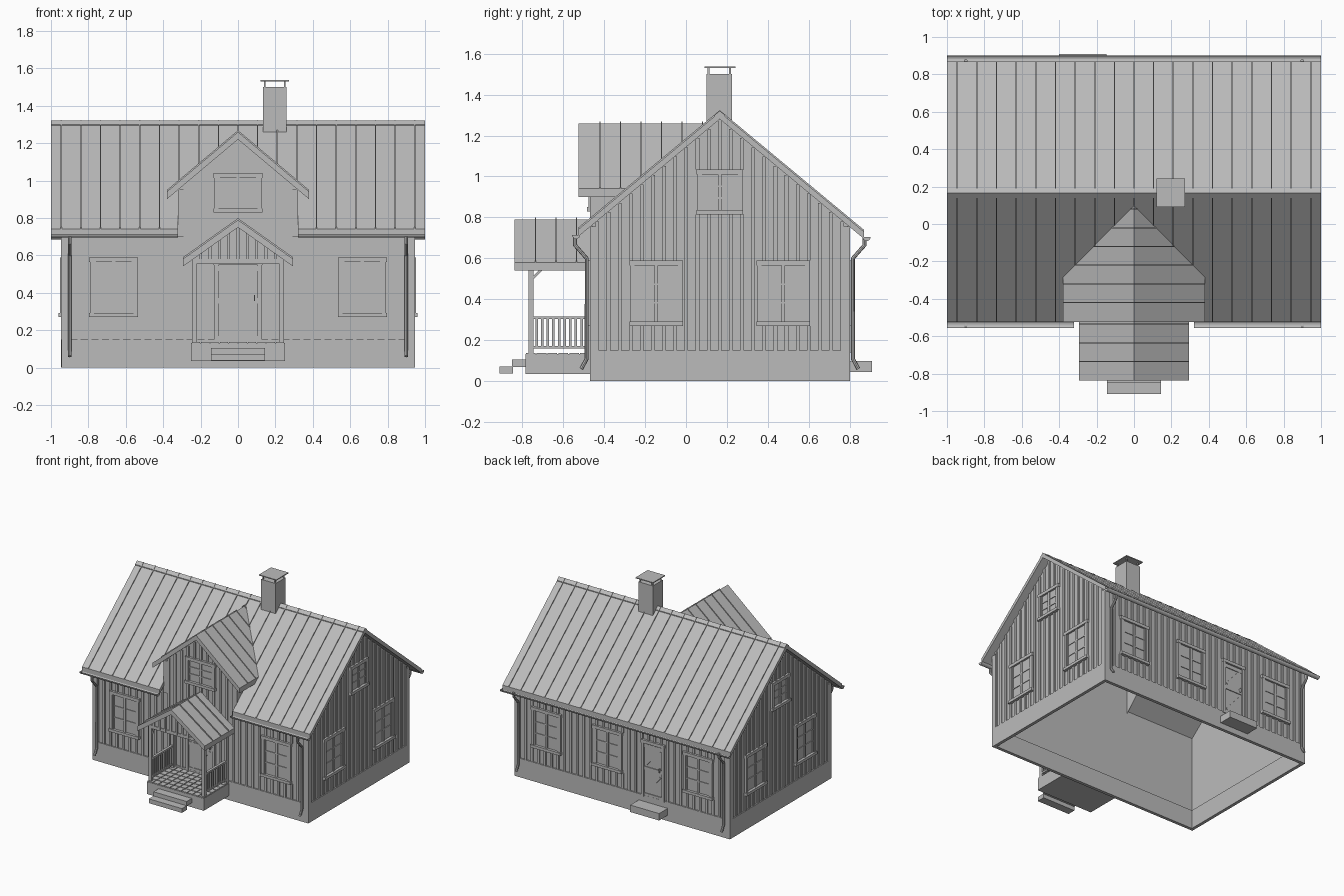
import bpy, bmesh, math
from mathutils import Matrix, Vector

if "Cube" in bpy.data.objects:
    bpy.data.objects.remove(bpy.data.objects["Cube"], do_unlink=True)

grey = bpy.data.materials.new("plain_grey")
grey.use_nodes = True
grey.diffuse_color = (0.5, 0.5, 0.5, 1)
grey.node_tree.nodes["Principled BSDF"].inputs["Base Color"].default_value = (0.5, 0.5, 0.5, 1)

MID = 0.165          # y of the main ridge
RIDGE, PITCH = 1.315, 0.83
D_RIDGE, D_PITCH = 1.26, 0.84
P_RIDGE, P_PITCH = 0.79, 0.71
HX, HY = 0.935, 0.625  # half size of the walls


class Part:
    """Collects simple solids into one named mesh object."""

    def __init__(self, name):
        self.name, self.bm = name, bmesh.new()

    def face(self, pts, m=Matrix()):
        self.bm.faces.new([self.bm.verts.new(m @ Vector(p)) for p in pts])

    def box(self, x0, x1, y0, y1, z0, z1, m=Matrix()):
        mid = Vector(((x0 + x1) / 2, (y0 + y1) / 2, (z0 + z1) / 2))
        size = Matrix.Diagonal((x1 - x0, y1 - y0, z1 - z0, 1))
        bmesh.ops.create_cube(self.bm, size=1, matrix=m @ Matrix.Translation(mid) @ size)

    def slab(self, outline, height, thick):
        top = [self.bm.verts.new((x, y, height(x, y))) for x, y in outline]
        low = [self.bm.verts.new(v.co - Vector((0, 0, thick))) for v in top]
        self.bm.faces.new(top)
        self.bm.faces.new(low[::-1])
        for i in range(len(top)):
            j = (i + 1) % len(top)
            self.bm.faces.new((top[j], top[i], low[i], low[j]))

    def finish(self, recalc=True):
        if recalc:
            bmesh.ops.recalc_face_normals(self.bm, faces=self.bm.faces)
        mesh = bpy.data.meshes.new(self.name)
        self.bm.to_mesh(mesh)
        self.bm.free()
        mesh.materials.append(grey)
        ob = bpy.data.objects.new(self.name, mesh)
        bpy.context.collection.objects.link(ob)
        return ob


def main_z(x, y): return RIDGE - PITCH * abs(y - MID)
def dormer_z(x, y): return D_RIDGE - D_PITCH * abs(x)
def porch_z(x, y): return P_RIDGE - P_PITCH * abs(x)
def valley_y(x): return MID - (RIDGE - dormer_z(x, 0)) / PITCH


def wall_matrix(angle, dist):
    return (Matrix.Translation((0, MID, 0)) @ Matrix.Rotation(math.radians(angle), 4, 'Z')
            @ Matrix.Translation((0, -dist, 0)))


def eave_top(u): return main_z(0, MID + HY) - 0.03
def gable_top(u): return RIDGE - PITCH * abs(u) - 0.03
def front_top(u): return dormer_z(u, 0) - 0.035 if abs(u) < 0.32 else eave_top(u)


# Openings: kind, centre, width, bottom, top
low = lambda u: ("window", u, 0.255, 0.27, 0.59)
gable_open = [low(-0.31), low(0.31), ("window", 0, 0.22, 0.815, 1.035)]
walls = {
    "front": (0, HY, HX, front_top, [low(-0.665), low(0.665), ("window", 0, 0.255, 0.83, 1.04),
                                     ("front_door", 0, 0.255, 0.14, 0.575)]),
    "left": (90, HX, HY, gable_top, gable_open),
    "back": (180, HY, HX, eave_top, [low(-0.665), low(-0.13), low(0.665),
                                     ("back_door", 0.27, 0.2, 0.14, 0.59)]),
    "right": (-90, HX, HY, gable_top, gable_open),
}


def add_opening(part, m, kind, c, w, z0, z1):
    l, r, t = c - w / 2, c + w / 2, 0.022
    part.box(l, l + t, -0.016, 0, z0, z1, m)
    part.box(r - t, r, -0.016, 0, z0, z1, m)
    part.box(l - 0.004, r + 0.004, -0.018, 0, z1 - 0.025, z1, m)
    part.box(l + t, r - t, -0.003, 0, z0, z1 - 0.025, m)
    if kind == "window":
        part.box(l - 0.004, r + 0.004, -0.024, 0, z0, z0 + 0.022, m)
        part.box(c - 0.009, c + 0.009, -0.011, 0, z0, z1 - 0.025, m)
        h = z1 - 0.025 - z0 - 0.022
        for k in (1, 2):
            z = z0 + 0.022 + h * k / 3
            part.box(l + t, r - t, -0.008, 0, z - 0.004, z + 0.004, m)
        for a in (l + t, r - t - 0.01):
            part.box(a, a + 0.01, -0.01, 0, z0, z1 - 0.025, m)
    else:
        # Rails, diagonal braces and handle of a plank door
        mid = (z0 + z1) / 2
        for z in (z0 + 0.015, mid, z1 - 0.045):
            part.box(l + t, r - t, -0.009, 0, z - 0.014, z + 0.014, m)
        for z in ((z0 + mid) / 2, (mid + z1) / 2 - 0.01):
            turn = Matrix.Translation((c, 0, z)) @ Matrix.Rotation(-0.85, 4, 'Y')
            part.box(-w * 0.46, w * 0.46, -0.008, 0, -0.008, 0.008, m @ turn)
        part.box(r - 0.043, r - 0.037, -0.022, 0, mid, mid + 0.03, m)


# Walls, battens, corner boards, windows and doors
for name, (angle, dist, half, top, openings) in walls.items():
    m = wall_matrix(angle, dist)
    tops = [half, -half]
    if name == "front":
        tops = [half, 0.3201, 0.3199, 0, -0.3199, -0.3201, -half]
    elif top is gable_top:
        tops = [half, 0, -half]
    wall = Part(name + "_wall")
    wall.face([(-half, 0, 0.14), (half, 0, 0.14)] + [(u, 0, top(u)) for u in tops], m)
    wall.finish(False)

    battens = Part(name + "_battens")
    n = int(half / 0.056)
    for i in range(-n, n + 1):
        u = i * half / (n + 0.5)
        z, end = 0.15, min(top(u - 0.009), top(u + 0.009))
        gaps = sorted((o[3], o[4]) for o in openings if abs(u - o[1]) < o[2] / 2 + 0.005)
        for g0, g1 in gaps + [(end, end)]:
            if g0 - z > 0.01:
                battens.box(u - 0.009, u + 0.009, -0.008, 0, z, g0, m)
            z = g1
    battens.finish()

    boards = Part(name + "_corner_boards")
    for s in (-1, 1):
        a, b = sorted((s * (half - 0.03), s * (half + 0.01)))
        boards.box(a, b, -0.01, 0, 0.15, top(half) - 0.01, m)
        if name == "front":
            a, b = sorted((s * 0.29, s * 0.322))
            boards.box(a, b, -0.01, 0, 0.7, 0.955, m)
    boards.finish()

    for i, o in enumerate(openings):
        part = Part(f"{name}_{o[0]}_{i + 1}")
        add_opening(part, m, *o)
        part.finish()

cheeks = Part("dormer_cheeks")
for x in (-0.32, 0.32):
    cheeks.face([(x, MID - HY, 0.74), (x, MID - HY, 0.955), (x, -0.25, 0.955)])
cheeks.finish()

# Foundation: open ring with a ledge under the walls
base = Part("foundation")
for angle, d, h in ((0, HY, HX), (90, HX, HY), (180, HY, HX), (270, HX, HY)):
    base.box(-h - 0.01, h + 0.01, -0.01, 0.015, 0, 0.15, wall_matrix(angle, d))
base.finish()

# Main roof, notched where the dormer joins
EF, EB = MID - 0.69, MID + 0.705
roof = Part("main_roof")
roof.slab([(-1, MID), (-1, EF), (-0.32, EF), (-0.32, valley_y(0.32)), (0, valley_y(0)),
           (0.32, valley_y(0.32)), (0.32, EF), (1, EF), (1, MID)], main_z, 0.035)
roof.slab([(-1, MID), (1, MID), (1, EB), (-1, EB)], main_z, 0.035)
roof.finish()

cap = Part("ridge_cap")
for s in (-1, 1):
    cap.slab([(-1, MID), (1, MID), (1, MID + s * 0.025), (-1, MID + s * 0.025)],
             lambda x, y: main_z(x, y) + 0.006, 0.01)
cap.finish()

dormer = Part("dormer_roof")
porch = Part("porch_roof")
for s in (-1, 1):
    dormer.slab([(0, -0.525), (s * 0.38, -0.525), (s * 0.38, valley_y(0.38)), (0, valley_y(0))],
                dormer_z, 0.04)
    porch.slab([(0, -0.838), (s * 0.295, -0.838), (s * 0.295, -0.465), (0, -0.465)], porch_z, 0.04)
dormer.finish()
porch.finish()

# Standing seams
seams = Part("roof_seams")


def seam(x0, x1, y0, y1, height):
    seams.slab([(x0, y0), (x1, y0), (x1, y1), (x0, y1)], lambda x, y: height(x, y) + 0.009, 0.012)


for i in range(-9, 10):
    x = i * 0.105
    start = valley_y(x) if abs(x) < 0.38 else EF
    seam(x - 0.003, x + 0.003, start, MID, main_z)
    seam(x - 0.003, x + 0.003, MID, EB, main_z)
for s in (-1, 1):
    for i in range(6):
        y = -0.42 + i * 0.1
        seam(0, s * min(0.38, (D_RIDGE - main_z(0, y)) / D_PITCH), y - 0.003, y + 0.003, dormer_z)
    for i in range(3):
        y = -0.735 + i * 0.1
        seam(0, s * 0.295, y - 0.003, y + 0.003, porch_z)
seams.finish()

# Chimney with raised cap
chimney = Part("chimney")
chimney.box(0.133, 0.26, 0.1, 0.225, 1.2, 1.5)
chimney.box(0.12, 0.273, 0.09, 0.242, 1.53, 1.537)
for x in (0.143, 0.25):
    for y in (0.11, 0.215):
        chimney.box(x - 0.004, x + 0.004, y - 0.004, y + 0.004, 1.49, 1.532)
chimney.finish()


# Gutters and downpipes
def gutter(name, x0, x1, y, z=0.715, r=0.02):
    part = Part(name)
    arc = [(y + r * math.cos(a), z + r * math.sin(a))
           for a in (math.pi * (1 + k / 8) for k in range(9))]
    for (ya, za), (yb, zb) in zip(arc, arc[1:]):
        part.face([(x0, ya, za), (x1, ya, za), (x1, yb, zb), (x0, yb, zb)])
    for x in (x0, x1):
        part.face([(x, a, b) for a, b in arc])
    bmesh.ops.remove_doubles(part.bm, verts=part.bm.verts, dist=1e-5)
    part.finish()


gutter("front_gutter_right", -1, -0.32, EF - 0.012)
gutter("front_gutter_left", 0.32, 1, EF - 0.012)
gutter("back_gutter", -1, 1, EB + 0.012, 0.705)

path = [(0.707, 0.7), (0.707, 0.665), (0.65, 0.6), (0.65, 0.11), (0.677, 0.06)]
for side, sx in (("left", 1), ("right", -1)):
    for end, sy in (("front", -1), ("back", 1)):
        curve = bpy.data.curves.new(f"{end}_{side}_downpipe", 'CURVE')
        curve.dimensions, curve.bevel_depth, curve.bevel_resolution = '3D', 0.01, 2
        curve.use_fill_caps = True
        line = curve.splines.new('POLY')
        line.points.add(len(path) - 1)
        for p, (d, z) in zip(line.points, path):
            p.co = (sx * 0.9, MID + sy * d, z, 1)
        curve.materials.append(grey)
        ob = bpy.data.objects.new(curve.name, curve)
        bpy.context.collection.objects.link(ob)
        bpy.ops.object.select_all(action='DESELECT')
        ob.select_set(True)
        bpy.context.view_layer.objects.active = ob
        bpy.ops.object.convert(target='MESH')
        bpy.ops.object.shade_smooth_by_angle()

# Porch deck with tiles, and steps
deck = Part("porch_deck")
deck.box(-0.25, 0.25, -0.785, -0.46, 0.035, 0.132)
for i in range(10):
    for j in range(6):
        x, y = -0.25 + i * 0.05, -0.785 + j * 0.053
        deck.box(x + 0.003, x + 0.047, y + 0.003, y + 0.05, 0.13, 0.138)
deck.finish()
steps = Part("steps")
steps.box(-0.145, 0.145, -0.91, -0.845, 0.038, 0.072)
steps.box(-0.145, 0.145, -0.85, -0.78, 0.07, 0.105)
steps.box(-0.4, -0.147, 0.79, 0.908, 0.045, 0.1)
steps.finish()

# Porch posts, beams, brackets and railings
frame = Part("porch_frame")
rails = Part("porch_railing")
for x in (-0.233, 0.233):
    for y in (-0.758, -0.482):
        frame.box(x - 0.012, x + 0.012, y - 0.012, y + 0.012, 0.135, 0.58)
    frame.box(x - 0.012, x + 0.012, -0.77, -0.46, 0.555, 0.58)
    brace = Matrix.Translation((x, -0.722, 0.53)) @ Matrix.Rotation(math.pi / 4, 4, 'X')
    frame.box(-0.008, 0.008, -0.045, 0.045, -0.006, 0.006, brace)
    for z in (0.16, 0.303):
        rails.box(x - 0.01, x + 0.01, -0.758, -0.475, z, z + 0.013)
    for i in range(9):
        y = -0.73 + i * 0.0275
        rails.box(x - 0.006, x + 0.006, y - 0.006, y + 0.006, 0.165, 0.31)
frame.box(-0.245, 0.245, -0.77, -0.746, 0.555, 0.58)
frame.finish()
rails.finish()

gable = Part("porch_gable")
gable.face([(-0.25, -0.765, 0.575), (0.25, -0.765, 0.575), (0, -0.765, 0.755)])
for i in range(-4, 5):
    x = i * 0.05
    gable.box(x - 0.008, x + 0.008, -0.774, -0.765, 0.565, porch_z(abs(x) + 0.008, 0) - 0.03)
gable.finish()
